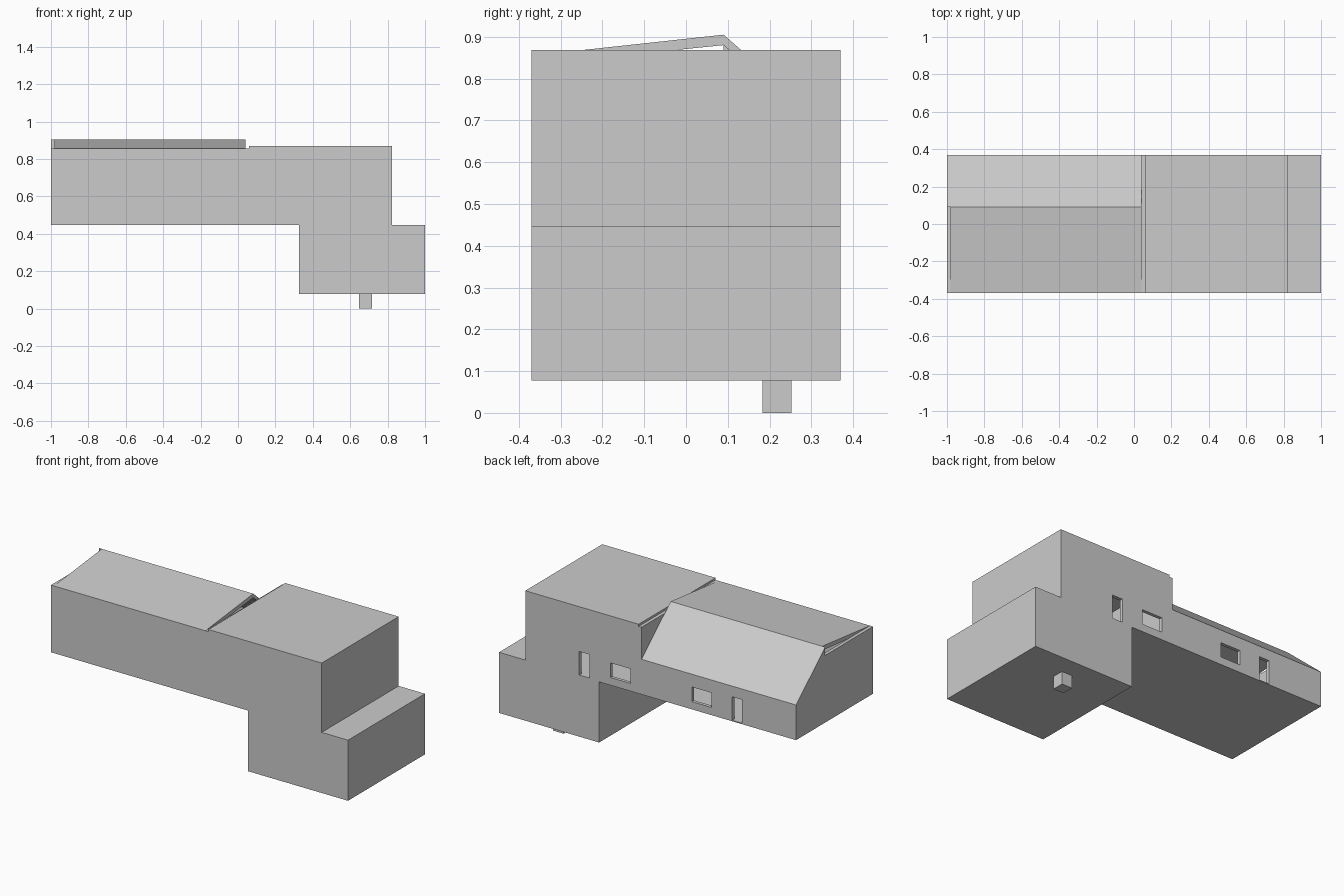
import bpy, bmesh

if "Cube" in bpy.data.objects:
    bpy.data.objects.remove(bpy.data.objects["Cube"])


def prism(name, profile, x0, x1, hidden=False):
    """Extrude a (y, z) profile along x."""
    bm = bmesh.new()
    face = bm.faces.new([bm.verts.new((x0, y, z)) for y, z in profile])
    ext = bmesh.ops.extrude_face_region(bm, geom=[face])
    verts = [v for v in ext["geom"] if isinstance(v, bmesh.types.BMVert)]
    bmesh.ops.translate(bm, verts=verts, vec=(x1 - x0, 0, 0))
    bmesh.ops.recalc_face_normals(bm, faces=bm.faces)
    mesh = bpy.data.meshes.new(name)
    bm.to_mesh(mesh)
    bm.free()
    ob = bpy.data.objects.new(name, mesh)
    bpy.context.collection.objects.link(ob)
    if hidden:
        ob.hide_render = True
        ob.display_type = 'WIRE'
        ob.hide_set(True)
    return ob


def box(name, x0, x1, y0, y1, z0, z1, hidden=False):
    return prism(name, [(y0, z0), (y1, z0), (y1, z1), (y0, z1)], x0, x1, hidden)


def cut(target, cutter):
    mod = target.modifiers.new(cutter.name, 'BOOLEAN')
    mod.operation = 'DIFFERENCE'
    mod.solver = 'EXACT'
    mod.object = cutter


D = 0.37            # half depth of the house
BASE = 0.446        # underside of the upper storey
WALL = 0.855        # top of the end walls
RY, RZ = 0.09, 0.905  # ridge

# Pitched wing, a hollow shell with an uneven gable
wing = prism("pitched_wing", [(-D, BASE), (D, BASE), (D, 0.66), (RY, RZ), (-D, WALL)], -0.98, 0.04)
wing_room = prism("wing_room_cutter", [(-0.35, 0.452), (0.35, 0.452), (0.35, 0.655), (RY, 0.88), (-0.35, 0.835)],
                  -1.1, 0.2, True)
cut(wing, wing_room)

# End wall, level in front of the ridge, and party wall
prism("end_wall", [(-D, BASE), (D, BASE), (D, 0.66), (RY, RZ), (RY, WALL), (-D, WALL)], -1.0, -0.98)
box("party_wall", 0.04, 0.06, -D, D, BASE, WALL)

# Flat roofed block, hollow
block = box("flat_roof_block", 0.06, 0.823, -D, D, BASE, 0.868)
block_room = box("block_room_cutter", 0.0, 0.803, -0.35, 0.35, 0.452, 0.848, True)
cut(block, block_room)

# Lower storey and the stub beneath it
box("lower_storey", 0.326, 1.0, -D, D, 0.077, BASE)
box("base_stub", 0.647, 0.717, 0.183, 0.253, 0.0, 0.077)

# Doors and windows in the back wall: x0, x1, z0, z1
openings = [
    (block, "block_door", 0.392, 0.46, 0.452, 0.595),
    (block, "block_window", 0.115, 0.25, 0.493, 0.582),
    (wing, "wing_window", -0.432, -0.298, 0.493, 0.582),
    (wing, "wing_door", -0.636, -0.57, 0.452, 0.595),
]
for part, name, x0, x1, z0, z1 in openings:
    cut(part, box(name + "_cutter", x0, x1, 0.3, 0.45, z0, z1, True))
